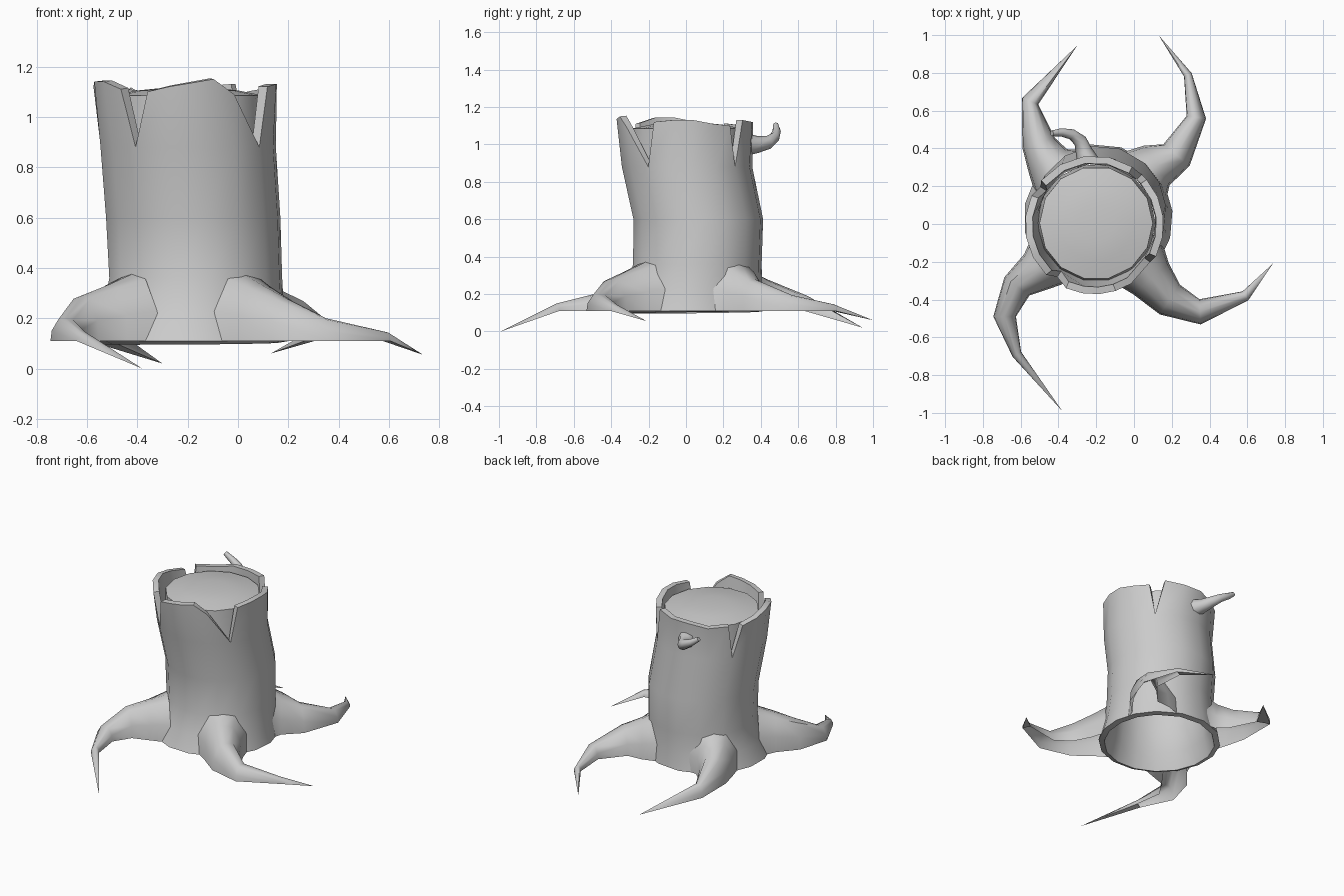
import bpy, bmesh
from math import cos, sin, radians, pi
from mathutils import Vector

if "Cube" in bpy.data.objects:
    bpy.data.objects.remove(bpy.data.objects["Cube"])

FLOOR = 0.11


def finish(name, bm, angle=40, thickness=0, recalc=True):
    bmesh.ops.remove_doubles(bm, verts=bm.verts, dist=0.0005)
    if recalc:
        bmesh.ops.recalc_face_normals(bm, faces=bm.faces)
    me = bpy.data.meshes.new(name)
    bm.to_mesh(me)
    bm.free()
    ob = bpy.data.objects.new(name, me)
    bpy.context.collection.objects.link(ob)
    bpy.ops.object.select_all(action='DESELECT')
    bpy.context.view_layer.objects.active = ob
    ob.select_set(True)
    if thickness:
        m = ob.modifiers.new("thickness", 'SOLIDIFY')
        m.thickness = thickness
        m.offset = -1
        bpy.ops.object.modifier_apply(modifier=m.name)
    bpy.ops.object.shade_smooth_by_angle(angle=radians(angle))
    return ob


def bridge(bm, a, b, closed=True):
    n = len(a)
    for i in range(n if closed else n - 1):
        k = (i + 1) % n
        bm.faces.new((a[i], a[k], b[k], b[i]))


def lerp(a, b, t):
    return a + (b - a) * t


# Bark: four staves joined below, split by V notches at the top
rings = [(FLOOR, -.19, .03, .395), (.22, -.18, .045, .365), (.36, -.17, .06, .347),
         (.6, -.18, .065, .35), (.88, -.20, .005, .352)]
# notch start, notch end, top start, top end, rim heights
staves = [(234, 324, 246, 302, (1.10, 1.12, 1.135, 1.15, 1.09)),
          (-36, 47, -27, 41, (1.12, 1.13, 1.13, 1.11, 1.10)),
          (47, 147, 57, 140, (1.13, 1.12, 1.12, 1.10, 1.11)),
          (147, 234, 155, 226, (1.10, 1.12, 1.14, 1.14, 1.11))]
bm = bmesh.new()
for a0, a1, t0, t1, tops in staves:
    rows = []
    for z, cx, cy, r in rings:
        angs = [radians(lerp(a0, a1, i / 4)) for i in range(5)]
        rows.append([bm.verts.new((cx + r * cos(a), cy + r * sin(a), z)) for a in angs])
    angs = [radians(lerp(t0, t1, i / 4)) for i in range(5)]
    rows.append([bm.verts.new((-.21 + .367 * cos(a), -.005 + .367 * sin(a), z))
                 for a, z in zip(angs, tops)])
    for lo, hi in zip(rows, rows[1:]):
        bridge(bm, lo, hi, closed=False)
finish("bark", bm, 40, 0.038, recalc=False)

# Heartwood: slightly domed core inside the bark
bm = bmesh.new()
loops = []
for z, r in ((.78, .315), (.9, .305), (1.085, .30), (1.105, .2), (1.115, .1)):
    loops.append([bm.verts.new((-.20 + r * cos(2 * pi * i / 14), .005 + r * sin(2 * pi * i / 14), z))
                  for i in range(14)])
for lo, hi in zip(loops, loops[1:]):
    bridge(bm, lo, hi)
bm.faces.new(loops[-1])
finish("heartwood", bm, 60)

# Roots: arched sections, open below, tapering from the trunk to a dipping tip
ARCH = [(-1, 0), (-.92, .45), (-.5, .93), (0, 1), (.5, .93), (.92, .45), (1, 0)]
TRUNK = Vector((-.18, .045))


def root(name, path, tip):
    # buried first section, facing straight out of the trunk
    out = (Vector(path[0][:2]) - TRUNK).normalized()
    start = TRUNK + out * .325
    path = [(start.x, start.y, .165, .375)] + path
    bm = bmesh.new()
    pts = [Vector(p[:2]) for p in path] + [Vector(tip[:2])]
    loops = []
    for i, (x, y, hw, top) in enumerate(path):
        d = pts[i + 1] - pts[max(i - 1, 0)]
        side = Vector((d.y, -d.x)).normalized() * hw
        loops.append([bm.verts.new((x + side.x * u, y + side.y * u, FLOOR + (top - FLOOR) * v))
                      for u, v in ARCH])
    for lo, hi in zip(loops, loops[1:]):
        bridge(bm, lo, hi, closed=False)
    end = bm.verts.new(tip)
    last = loops[-1]
    for i in range(len(last)):
        bm.faces.new((last[i], last[(i + 1) % len(last)], end))
    finish(name, bm, 50)


root("front_left_root", [(-.51, -.25, .115, .335), (-.62, -.33, .082, .29),
                         (-.685, -.49, .06, .20), (-.62, -.69, .026, .15)], (-.38, -.99, 0))
root("front_right_root", [(.09, -.29, .125, .335), (.19, -.40, .095, .28),
                          (.35, -.465, .067, .20), (.59, -.38, .028, .145)], (.735, -.21, .055))
root("back_right_root", [(.12, .31, .125, .335), (.225, .365, .09, .28),
                         (.33, .565, .052, .195), (.285, .79, .022, .145)], (.13, 1.0, .06))
root("back_left_root", [(-.455, .33, .12, .335), (-.505, .43, .09, .28),
                        (-.55, .65, .046, .19)], (-.30, .945, .02))

# Branch: small hooked twig on the back
path = [(-.24, .32, 1.0, .062), (-.265, .385, 1.0, .045), (-.285, .44, 1.01, .036),
        (-.33, .475, 1.04, .028), (-.385, .485, 1.07, .022), (-.435, .48, 1.105, .015)]
pts = [Vector(p[:3]) for p in path]
bm = bmesh.new()
loops = []
for i, p in enumerate(pts):
    d = (pts[min(i + 1, len(pts) - 1)] - pts[max(i - 1, 0)]).normalized()
    u = d.cross(Vector((0, 0, 1))).normalized()
    v = u.cross(d)
    loops.append([bm.verts.new(p + (u * cos(k * pi / 4) + v * sin(k * pi / 4)) * path[i][3])
                  for k in range(8)])
for lo, hi in zip(loops, loops[1:]):
    bridge(bm, lo, hi)
bm.faces.new(loops[-1])
finish("branch", bm, 50)
